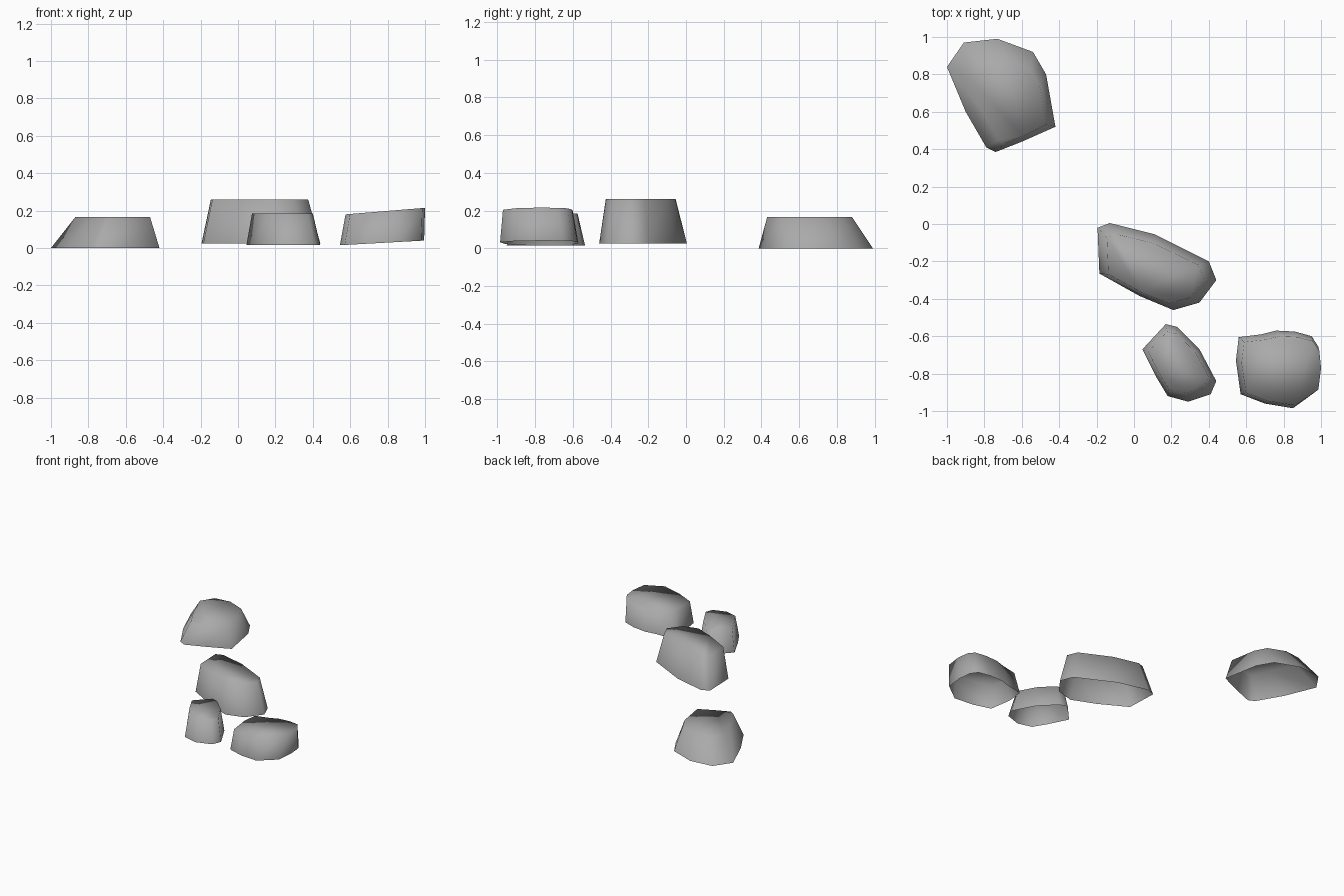
import bpy
import bmesh

cube = bpy.data.objects.get("Cube")
if cube:
    bpy.data.objects.remove(cube, do_unlink=True)

stone = bpy.data.materials.new("stone grey")
stone.use_nodes = True
stone.diffuse_color = (0.4, 0.4, 0.4, 1)
stone.node_tree.nodes["Principled BSDF"].inputs["Base Color"].default_value = (0.4, 0.4, 0.4, 1)


def remap(value, source, target):
    t = (value - source[0]) / (source[1] - source[0])
    return target[0] + t * (target[1] - target[0])


def rock(name, outline, top_x, top_y, base_z, top_z):
    """Hollow rock: tapered wall and flat top; heights run from the -x end to the +x end."""
    range_x = (min(p[0] for p in outline), max(p[0] for p in outline))
    range_y = (min(p[1] for p in outline), max(p[1] for p in outline))
    bm = bmesh.new()
    base, top = [], []
    for x, y in reversed(outline):
        base.append(bm.verts.new((x, y, remap(x, range_x, base_z))))
        top.append(bm.verts.new((remap(x, range_x, top_x), remap(y, range_y, top_y),
                                 remap(x, range_x, top_z))))
    count = len(base)
    for i in range(count):
        j = (i + 1) % count
        bm.faces.new((base[i], base[j], top[j], top[i]))
    bm.faces.new(top)
    for face in bm.faces:
        face.smooth = True
    mesh = bpy.data.meshes.new(name)
    bm.to_mesh(mesh)
    bm.free()
    mesh.materials.append(stone)
    obj = bpy.data.objects.new(name, mesh)
    bpy.context.collection.objects.link(obj)
    return obj


# Outlines run clockwise seen from above
rock("back_rock",
     [(-1, .84), (-.91, .97), (-.73, .99), (-.54, .92), (-.47, .8), (-.42, .52),
      (-.6, .44), (-.74, .385), (-.79, .41), (-.9, .6)],
     (-.87, -.47), (.43, .88), (0, 0), (.165, .165))

rock("middle_rock",
     [(-.195, -.02), (-.13, .005), (.11, -.055), (.4, -.2), (.44, -.3), (.35, -.42),
      (.21, -.46), (.03, -.385), (-.185, -.265)],
     (-.145, .375), (-.425, -.055), (.025, .025), (.26, .26))

rock("small_rock",
     [(.17, -.535), (.23, -.55), (.35, -.67), (.44, -.84), (.41, -.91), (.29, -.95),
      (.18, -.92), (.12, -.82), (.045, -.67)],
     (.075, .4), (-.905, -.575), (.015, .015), (.185, .185))

# Tilted rock, higher at its +x end
rock("tilted_rock",
     [(.56, -.605), (.68, -.59), (.76, -.57), (.86, -.575), (.95, -.6), (.985, -.655),
      (.995, -.76), (.98, -.89), (.85, -.985), (.7, -.96), (.57, -.91), (.545, -.73)],
     (.575, 1), (-.97, -.6), (.015, .04), (.18, .215))
